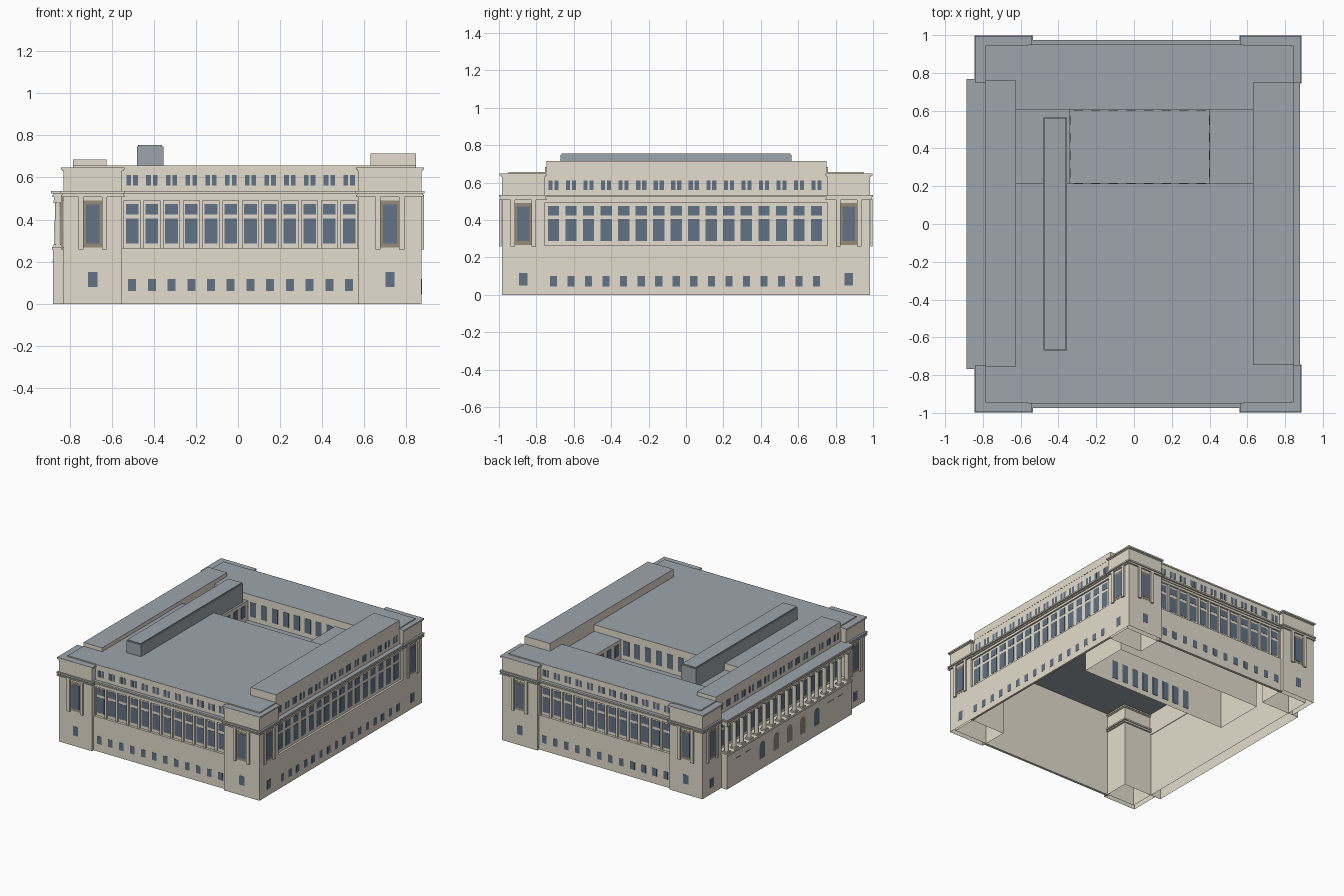
import bpy, bmesh, math
from mathutils import Vector, Matrix

if "Cube" in bpy.data.objects:
    bpy.data.objects.remove(bpy.data.objects["Cube"])


def material(name, rgb):
    m = bpy.data.materials.new(name)
    m.use_nodes = True
    m.diffuse_color = (*rgb, 1)
    m.node_tree.nodes["Principled BSDF"].inputs["Base Color"].default_value = (*rgb, 1)
    return m


MATS = [material("warm_stone", (0.78, 0.72, 0.61)), material("grey_roof", (0.335, 0.38, 0.415)),
        material("blue_glass", (0.12, 0.17, 0.24)), material("taupe_frame", (0.31, 0.26, 0.19))]
STONE, ROOF, GLASS, FRAME = range(4)


class Part:
    """Collects boxes and columns into one object."""

    def __init__(self):
        self.bm = bmesh.new()

    def box(self, x, y, z, mat=STONE, top=None, open_bottom=False, open_top=False):
        made = bmesh.ops.create_cube(self.bm, size=1)
        size = Vector((x[1] - x[0], y[1] - y[0], z[1] - z[0]))
        mid = Vector((sum(x), sum(y), sum(z))) / 2
        for v in made["verts"]:
            v.co = Vector(a * b for a, b in zip(v.co, size)) + mid
        self.bm.normal_update()
        gone = []
        for f in {f for v in made["verts"] for f in v.link_faces}:
            f.material_index = top if top is not None and f.normal.z > 0.5 else mat
            if (open_bottom and f.normal.z < -0.5) or (open_top and f.normal.z > 0.5):
                gone.append(f)
        bmesh.ops.delete(self.bm, geom=gone, context="FACES_ONLY")

    def panel(self, side, u, width, z, plane, thick=0.002, mat=GLASS):
        """Plate lying on the outer wall of one side, centred at u along it."""
        span = (u - width / 2, u + width / 2)
        sign = 1 if side in ("back", "right") else -1
        depth = sorted((sign * (plane + 0.0005), sign * (plane + thick)))
        if side in ("front", "back"):
            self.box(span, depth, z, mat)
        else:
            self.box(depth, span, z, mat)

    def column(self, x, y, z, r):
        made = bmesh.ops.create_cone(self.bm, segments=12, radius1=r, radius2=r * 0.85, depth=z[1] - z[0],
                                     matrix=Matrix.Translation((x, y, sum(z) / 2)))
        for v in made["verts"]:
            for f in v.link_faces:
                f.smooth = abs(f.normal.z) < 0.5

    def arch(self, x, y, width, z0, spring, mat):
        r = width / 2
        pts = [(y - r, z0), (y + r, z0)]
        pts += [(y + r * math.cos(a * math.pi / 8), spring + r * math.sin(a * math.pi / 8)) for a in range(9)]
        face = self.bm.faces.new([self.bm.verts.new((x, *p)) for p in pts])
        face.material_index = mat
        face.normal_update()
        if face.normal.x > 0:
            face.normal_flip()

    def finish(self, name):
        me = bpy.data.meshes.new(name)
        self.bm.to_mesh(me)
        self.bm.free()
        for m in MATS:
            me.materials.append(m)
        bpy.context.collection.objects.link(bpy.data.objects.new(name, me))


# Upper core with a sunken court and two lowered roofs
core = Part()
bm = core.bm
core.box((-0.785, 0.845), (-0.945, 0.945), (0.5, 0.656), top=ROOF, open_bottom=True)
for axis, cuts in ((Vector((1, 0, 0)), (-0.625, -0.34, 0.40, 0.63)), (Vector((0, 1, 0)), (0.215, 0.605))):
    for c in cuts:
        bmesh.ops.bisect_plane(bm, geom=bm.verts[:] + bm.edges[:] + bm.faces[:], plane_co=axis * c, plane_no=axis)
for x0, x1, floor in ((-0.625, -0.34, 0.605), (0.40, 0.63, 0.605), (-0.34, 0.40, 0.455)):
    bm.normal_update()
    well = [f for f in bm.faces if f.normal.z > 0.5 and x0 < f.calc_center_median().x < x1
            and 0.215 < f.calc_center_median().y < 0.605 and f.calc_center_median().z > 0.64]
    rim = [(v.co.x, v.co.y) for v in well[0].verts]
    bmesh.ops.delete(bm, geom=well, context="FACES_ONLY")
    low = [bm.verts.new((*p, floor)) for p in rim]
    bm.faces.new(low).material_index = ROOF
    for i in range(4):
        j = (i + 1) % 4
        # Walls between the court and the lowered roofs only rise to the lowered roof
        shared = abs(rim[i][0] - rim[j][0]) < 0.001 and -0.5 < rim[i][0] < 0.5
        if shared and floor > 0.6:
            continue
        a, b = (bm.verts.new((*rim[k], 0.605 if shared else 0.656)) for k in (i, j))
        bm.faces.new((a, b, low[j], low[i]))
core.finish("core_and_court")

# Court walls carried down below the court floor
shaft = Part()
shaft.box((-0.625, 0.63), (0.215, 0.605), (0.06, 0.6), open_bottom=True, open_top=True)
shaft.finish("court_lower_walls")

# Court windows
glass = Part()
for i in range(8):
    x = -0.295 + i * 0.093
    span = (x - 0.025, x + 0.025)
    glass.box(span, (0.602, 0.6045), (0.49, 0.6), GLASS)
    for z in ((0.49, 0.6), (0.1, 0.24)):
        glass.box(span, (0.2155, 0.218), z, GLASS)
for i in range(4):
    y = 0.27 + i * 0.093
    for x in (-0.338, 0.398):
        glass.box((x - 0.0015, x + 0.0015), (y - 0.025, y + 0.025), (0.49, 0.58), GLASS)
glass.finish("court_windows")

# Lower walls, open above and below
walls = Part()
walls.box((-0.79, 0.855), (-0.945, 0.945), (0, 0.51), open_bottom=True, open_top=True)
for s in (-1, 1):
    walls.box((-0.56, 0.58), sorted((s * 0.946, s * 0.965)), (0, 0.265))
walls.box((0.856, 0.872), (-0.76, 0.76), (0, 0.265))
walls.finish("main_walls")

# Raised roof blocks and long skylight
roofs = Part()
roofs.box((-0.785, -0.625), (-0.755, 0.76), (0.656, 0.685), top=ROOF, open_bottom=True)
roofs.box((0.63, 0.846), (-0.747, 0.75), (0.656, 0.715), top=ROOF, open_bottom=True)
roofs.finish("raised_roof_blocks")
sky = Part()
sky.box((-0.48, -0.355), (0.216, 0.565), (0.606, 0.657), ROOF)
sky.box((-0.48, -0.355), (-0.67, 0.565), (0.657, 0.747), ROOF)
sky.box((-0.475, -0.36), (-0.665, 0.56), (0.747, 0.755), ROOF)
sky.finish("long_skylight")

# Long entablatures along the front, back and right
trim = Part()
LEDGES = (((0.49, 0.507), 0.005), ((0.507, 0.516), 0.012), ((0.516, 0.524), 0.006), ((0.524, 0.535), 0.018))
for z, out in LEDGES:
    top = ROOF if z[1] > 0.53 else None
    for s in (-1, 1):
        trim.box((-0.56, 0.58), sorted((s * 0.9455, s * (0.955 + out))), z, top=top)
    trim.box((0.8455, 0.862 + out), (-0.76, 0.76), z, top=top)
for s in (-1, 1):
    trim.box((-0.56, 0.58), sorted((s * 0.9455, s * 0.95)), (0.645, 0.656), top=ROOF)
trim.finish("long_cornices")

# Corner pavilions
pav, pav_trim, pav_win = Part(), Part(), Part()
for sx, x in ((-1, (-0.83, -0.55)), (1, (0.572, 0.872))):
    for s in (-1, 1):
        y = sorted((s * 0.757, s * 0.985))
        pav.box(x, y, (0, 0.64), open_bottom=True, top=ROOF)
        for z, out in (*LEDGES[1:], ((0.63, 0.637), 0.005), ((0.637, 0.648), 0.011)):
            out = min(out, 0.014)
            pav_trim.box((x[0] - out, x[1] + out), (y[0] - out, y[1] + out), z, top=ROOF)
        for side, u, plane in (("back" if s > 0 else "front", sum(x) / 2, 0.985),
                               ("right" if sx > 0 else "left", s * 0.87, abs(x[0] if sx < 0 else x[1]))):
            pav_win.panel(side, u, 0.09, (0.268, 0.49), plane, 0.0015, FRAME)
            pav_win.panel(side, u, 0.066, (0.287, 0.472), plane, 0.003)
            pav_win.panel(side, u, 0.045, (0.08, 0.15) if side in ("front", "back") else (0.05, 0.118), plane)
            for e in (-1, 1):
                pav_win.panel(side, u + e * 0.056, 0.024, (0.258, 0.507), plane, 0.012, STONE)
pav.finish("corner_pavilions")
pav_trim.finish("pavilion_cornices")
pav_win.finish("pavilion_windows")

# Repeating window bays
bays, posts = Part(), Part()
PITCH = 0.0937
for side, count, start, wall, base, attic in (("front", 12, -0.503, 0.945, 0.965, 0.945),
                                              ("back", 12, -0.503, 0.945, 0.965, 0.945),
                                              ("right", 16, -0.708, 0.855, 0.872, 0.846),
                                              ("left", 16, -0.703, 0.79, 0, 0.785)):
    for i in range(count):
        u = start + i * PITCH
        bays.panel(side, u, 0.06, (0.287, 0.405), wall)
        bays.panel(side, u, 0.06, (0.425, 0.475), wall)
        if base:
            bays.panel(side, u, 0.038, (0.06, 0.118) if side != "right" else (0.045, 0.1), base)
        for e in (-0.016, 0.016):
            bays.panel(side, u + e, 0.022, (0.562, 0.612), attic)
    if side in ("front", "back"):
        for i in range(count + 1):
            u = start + (i - 0.5) * PITCH
            posts.panel(side, u, 0.018, (0.265, 0.492), wall, 0.012, STONE)
bays.finish("bay_windows")
posts.finish("bay_pilasters")

# Colonnade on the left side
base = Part()
base.box((-0.878, -0.791), (-0.757, 0.757), (0, 0.255), open_bottom=True)
base.box((-0.884, -0.791), (-0.76, 0.76), (0.255, 0.27))
for z, out in LEDGES:
    base.box((-0.87 - out, -0.786), (-0.75 - out, 0.75 + out), z, top=ROOF if z[1] > 0.53 else None)
base.finish("colonnade_base_and_entablature")
cols = Part()
for i in range(17):
    y = -0.728 + i * 0.091
    cols.column(-0.855, y, (0.28, 0.478), 0.017)
    for z in ((0.27, 0.281), (0.478, 0.491)):
        cols.box((-0.876, -0.834), (y - 0.021, y + 0.021), z)
cols.finish("colonnade_columns")

# Arched doors and slits below the colonnade
doors = Part()
for y, mat in ((-0.33, GLASS), (-0.16, FRAME), (0, FRAME), (0.16, FRAME), (0.33, GLASS)):
    doors.arch(-0.88, y, 0.065, 0.08, 0.18, mat)
for y in (-0.62, -0.5, 0.5, 0.62):
    doors.panel("left", y, 0.06, (0.197, 0.203), 0.878, 0.003, FRAME)
doors.finish("arched_doors")
